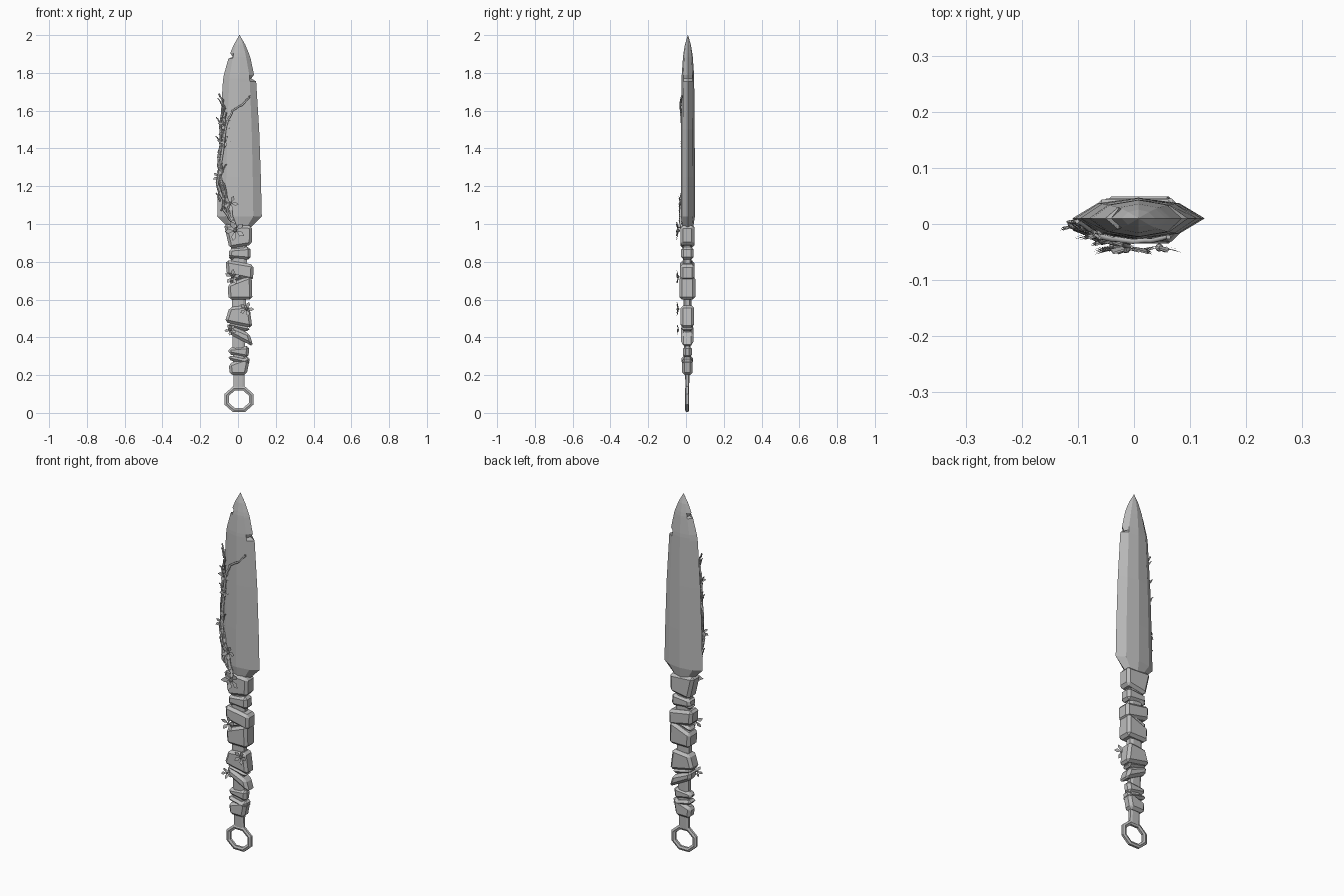
import bpy, bmesh, math, random
from mathutils import Vector

random.seed(4)
if "Cube" in bpy.data.objects:
    bpy.data.objects.remove(bpy.data.objects["Cube"])

grey = bpy.data.materials.new("stone grey")
grey.use_nodes = True
COLOUR = (0.5, 0.5, 0.5, 1)
grey.diffuse_color = COLOUR
grey.node_tree.nodes["Principled BSDF"].inputs["Base Color"].default_value = COLOUR
CY = 0.01  # middle plane of the weapon


def finish(name, bm):
    bmesh.ops.recalc_face_normals(bm, faces=bm.faces)
    mesh = bpy.data.meshes.new(name)
    bm.to_mesh(mesh)
    bm.free()
    mesh.materials.append(grey)
    obj = bpy.data.objects.new(name, mesh)
    bpy.context.collection.objects.link(obj)
    return obj


def loft(name, rings, closed=False):
    """Skin a list of equal-length point rings."""
    bm = bmesh.new()
    rows = [[bm.verts.new(p) for p in ring] for ring in rings]
    n = len(rows[0])
    pairs = list(zip(rows, rows[1:] + rows[:1])) if closed else list(zip(rows, rows[1:]))
    for a, b in pairs:
        for i in range(n):
            j = (i + 1) % n
            bm.faces.new((a[i], a[j], b[j], b[i]))
    if not closed:
        bm.faces.new(rows[0])
        bm.faces.new(rows[-1])
    return finish(name, bm)


# Blade: height, half width, thickness scale, left chip, right chip
def blade_ring(z, w, t, chip_l=0, chip_r=0):
    cx, s = 0.008, w * 0.62
    left, right = cx - w + chip_l, cx + w - chip_r
    return [(left, CY, z), (cx - s, CY - 0.027 * t, z), (cx, CY - 0.037 * t, z),
            (cx + s, CY - 0.027 * t, z), (right, CY, z), (cx + s, CY + 0.027 * t, z),
            (cx, CY + 0.037 * t, z), (cx - s, CY + 0.027 * t, z)]


stations = [(0.98, 0.058, 0.75), (1.04, 0.118, 1), (1.25, 0.113, 1), (1.5, 0.104, 0.97),
            (1.755, 0.088, 0.9), (1.77, 0.086, 0.9, 0, 0.024), (1.79, 0.083, 0.88, 0, 0.006),
            (1.875, 0.059, 0.72), (1.885, 0.056, 0.7, 0.02), (1.905, 0.049, 0.63),
            (1.95, 0.03, 0.42), (2.0, 0.001, 0.02)]
loft("blade", [blade_ring(*s) for s in stations])


# Tang and stem
def box_ring(z, w, d):
    return [(0.005 + x * w, CY - 0.003 + y * d, z)
            for x, y in ((-1, -.6), (-.6, -1), (.6, -1), (1, -.6), (1, .6), (.6, 1), (-.6, 1), (-1, .6))]


loft("tang", [box_ring(0.13, 0.03, 0.009), box_ring(0.2, 0.03, 0.012),
              box_ring(0.5, 0.036, 0.021), box_ring(1.0, 0.045, 0.023)])

# Octagonal pommel ring
segments = []
for i in range(8):
    a = math.radians(22.5 + 45 * i)
    segments.append([(0.005 + r * 1.08 * math.cos(a), 0.006 + y, 0.072 + r * math.sin(a) * 0.95)
                     for r, y in ((0.077, -.006), (0.077, .006), (0.065, .011),
                                  (0.053, .006), (0.053, -.006), (0.065, -.011))])
loft("pommel_ring", segments, closed=True)


# Grip wraps: tilted blocks with cut corners
def wrap(name, x0b, x0t, x1b, x1t, zl, zr, depth):
    bm = bmesh.new()
    bmesh.ops.create_cube(bm, size=2)
    for v in bm.verts:
        up, right = v.co.z > 0, v.co.x > 0
        z = (zr if right else zl)[1 if up else 0]
        x = (x1t if up else x1b) if right else (x0t if up else x0b)
        v.co = Vector((x, 0.007 + v.co.y * depth, z))
    bmesh.ops.bevel(bm, geom=list(bm.edges), offset=0.014, offset_type='OFFSET',
                    segments=1, affect='EDGES', clamp_overlap=True)
    return finish(name, bm)


wraps = [(-.045, -.075, .073, .075, (.87, 1.0), (.89, .99), .037),
         (-.05, -.045, .068, .065, (.82, .87), (.81, .88), .033),
         (-.06, -.065, .08, .082, (.73, .81), (.70, .785), .038),
         (-.05, -.055, .076, .072, (.60, .68), (.60, .73), .042),
         (-.07, -.045, .076, .06, (.48, .56), (.45, .57), .036),
         (-.05, -.055, .082, .06, (.42, .47), (.35, .42), .034),
         (-.05, -.05, .055, .06, (.31, .345), (.29, .355), .024),
         (-.042, -.05, .045, .065, (.20, .26), (.20, .30), .028)]
for i, w in enumerate(wraps):
    wrap(f"grip_wrap_{i + 1}", *w)
# Thin slanting bands between the blocks
for i, (za, zb) in enumerate([(.685, .72), (.28, .255), (.455, .43), (.81, .825)]):
    wrap(f"grip_band_{i + 1}", -.05, -.05, .06, .06, (za, za + .025), (zb, zb + .025), .03)


# Creeping vines
def front_y(x, z):
    if z < 1:
        return -0.036
    w = 0.118 - 0.03 * (z - 1.04)
    r = min(abs(x - 0.008) / w, 1.1)
    return CY - (0.037 - 0.016 * r if r < 0.62 else 0.027 * max(0, 1.1 - r) / 0.48) - 0.004


def vine(name, points, radius, sway=0.0):
    curve = bpy.data.curves.new(name, 'CURVE')
    curve.dimensions = '3D'
    curve.bevel_depth = radius
    curve.bevel_resolution = 0
    curve.resolution_u = 3
    curve.use_fill_caps = True
    spline = curve.splines.new('POLY')
    path = []
    for (xa, za), (xb, zb) in zip(points, points[1:]):
        for k in range(4):
            f = k / 4
            path.append((xa + (xb - xa) * f, za + (zb - za) * f))
    path.append(points[-1])
    spline.points.add(len(path) - 1)
    for k, (p, (x, z)) in enumerate(zip(spline.points, path)):
        x += random.uniform(-1, 1) * sway
        p.co = (x, front_y(x, z) - random.uniform(0, sway), z, 1)
        p.radius = 1 - 0.45 * k / len(path)
    curve.materials.append(grey)
    obj = bpy.data.objects.new(name, curve)
    bpy.context.collection.objects.link(obj)


vine("branch_vine", [(-.01, .98), (-.05, 1.1), (-.095, 1.25), (-.08, 1.42), (-.06, 1.54),
                     (-.03, 1.6), (.035, 1.64), (.062, 1.68)], 0.009, 0.004)
vine("edge_vine", [(-.02, 1.0), (-.07, 1.1), (-.105, 1.22), (-.095, 1.4), (-.09, 1.55),
                   (-.075, 1.62), (-.095, 1.69)], 0.008, 0.007)
for i in range(4):
    vine(f"twining_vine_{i + 1}",
         [(-.02 - .01 * i, 1.0 + .02 * i), (-.085 + .012 * i, 1.1), (-.108 + .006 * i, 1.24),
          (-.09 - .004 * i, 1.38), (-.085 + .008 * i, 1.5 + .03 * i)], 0.006, 0.01)
for i in range(12):
    z = 1.07 + i * 0.05
    x = -.09 - .006 * math.sin(i)
    side = -1 if i % 2 else 1
    vine(f"twig_{i + 1}", [(x, z), (x + side * .012, z + .03), (x + side * .022, z + .045)], 0.005, 0.003)


# Five-petalled flowers
def flower(name, x, z, size, lift=0.006):
    bm = bmesh.new()
    y = front_y(x, z) - lift
    turn = random.uniform(0, 6)
    for i in range(5):
        a = turn + i * math.tau / 5
        out, across = Vector((math.cos(a), 0, math.sin(a))), Vector((-math.sin(a), 0, math.cos(a)))
        shape = [(0.1, 0, 0), (0.65, .25, .1), (1, 0, .22), (0.65, -.25, .1)]
        for back in (0, 1):
            bm.faces.new([bm.verts.new(Vector((x, y + back * .003, z)) + out * r * size
                                       + across * s * size + Vector((0, -h * size, 0)))
                          for r, s, h in (shape[::-1] if back else shape)])
    hub = bmesh.ops.create_icosphere(bm, subdivisions=1, radius=size * 0.2)
    bmesh.ops.translate(bm, verts=hub["verts"], vec=(x, y, z))
    finish(name, bm)


for i, f in enumerate([(-.015, .965, .055), (-.04, 1.11, .042), (-.07, 1.53, .036),
                       (-.068, 1.44, .03), (-.105, 1.25, .03), (-.03, .72, .042),
                       (.045, .55, .04), (-.04, .44, .032)]):
    flower(f"flower_{i + 1}", *f)
